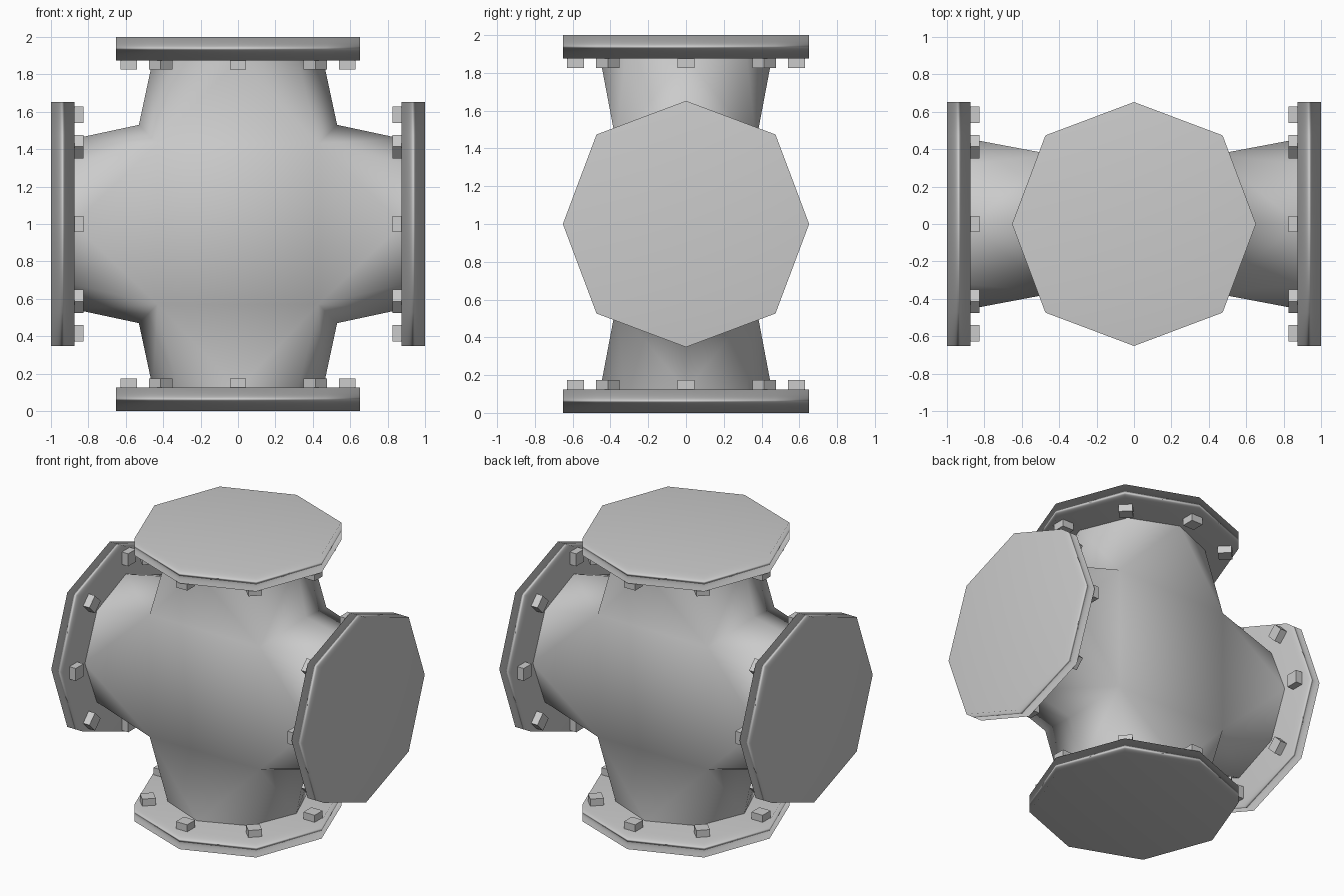
import bpy, bmesh
from math import cos, sin, pi
from mathutils import Matrix, Vector

if "Cube" in bpy.data.objects:
    bpy.data.objects.remove(bpy.data.objects["Cube"])

CENTRE = Matrix.Translation((0, 0, 1))


def arm_matrix(i):
    # Each arm is modelled along +z, then turned about y
    return CENTRE @ Matrix.Rotation(i * pi / 2, 4, 'Y')


def make_object(name, bm, smooth=False):
    bmesh.ops.remove_doubles(bm, verts=bm.verts, dist=0.002)
    bmesh.ops.recalc_face_normals(bm, faces=bm.faces)
    for f in bm.faces:
        f.smooth = smooth
    mesh = bpy.data.meshes.new(name)
    bm.to_mesh(mesh)
    bm.free()
    obj = bpy.data.objects.new(name, mesh)
    bpy.context.collection.objects.link(obj)
    return obj


def octagon(r_axis, r_diag, z):
    return [Vector((cos(k * pi / 4), sin(k * pi / 4), 0)) * (r_diag if k % 2 else r_axis)
            + Vector((0, 0, z)) for k in range(8)]


# Cross-shaped pipe body: four flared octagonal arms around flat front and back panels
S, D, C = 0.43, 0.37, 0.53
bm = bmesh.new()
for i in range(4):
    m = arm_matrix(i)
    ring = [bm.verts.new(m @ p) for p in octagon(0.455, 0.455, 0.88)]
    for sx, sy in ((1, 1), (-1, 1), (-1, -1), (1, -1)):
        side = ring[0 if sx > 0 else 4]
        front = ring[2 if sy > 0 else 6]
        diag = ring[{(1, 1): 1, (-1, 1): 3, (-1, -1): 5, (1, -1): 7}[sx, sy]]
        seam = bm.verts.new(m @ Vector((sx * S, sy * D, S)))
        corner = bm.verts.new(m @ Vector((sx * C, 0, C)))
        bm.faces.new((side, diag, seam, corner))
        bm.faces.new((diag, front, seam))
    for sy in (1, -1):
        bm.faces.new((ring[2 if sy > 0 else 6],
                      bm.verts.new(m @ Vector((S, sy * D, S))),
                      bm.verts.new(m @ Vector((-S, sy * D, S)))))
for sy in (1, -1):
    bm.faces.new([bm.verts.new((x * S, sy * D, 1 + z * S))
                  for x, z in ((1, 1), (-1, 1), (-1, -1), (1, -1))])
make_object("pipe_body", bm, True)

for i, side in enumerate(("top", "right", "bottom", "left")):
    m = arm_matrix(i)

    # Octagonal flange plate
    bm = bmesh.new()
    inner = [bm.verts.new(m @ p) for p in octagon(0.652, 0.67, 0.875)]
    outer = [bm.verts.new(m @ p) for p in octagon(0.652, 0.67, 1.0)]
    for k in range(8):
        n = (k + 1) % 8
        bm.faces.new((inner[k], inner[n], outer[n], outer[k]))
    bm.faces.new(inner)
    bm.faces.new(outer)
    flange = make_object(side + "_flange", bm, True)
    flange.modifiers.new("soft_rim", 'WEIGHTED_NORMAL').weight = 50

    # Ring of bolt heads behind the flange
    bm = bmesh.new()
    for k in range(8):
        place = (m @ Matrix.Rotation(k * pi / 4, 4, 'Z')
                 @ Matrix.Translation((0.585, 0, 0.853))
                 @ Matrix.Diagonal((0.088, 0.088, 0.055, 1)))
        bmesh.ops.create_cube(bm, size=1, matrix=place)
    make_object(side + "_bolts", bm)
